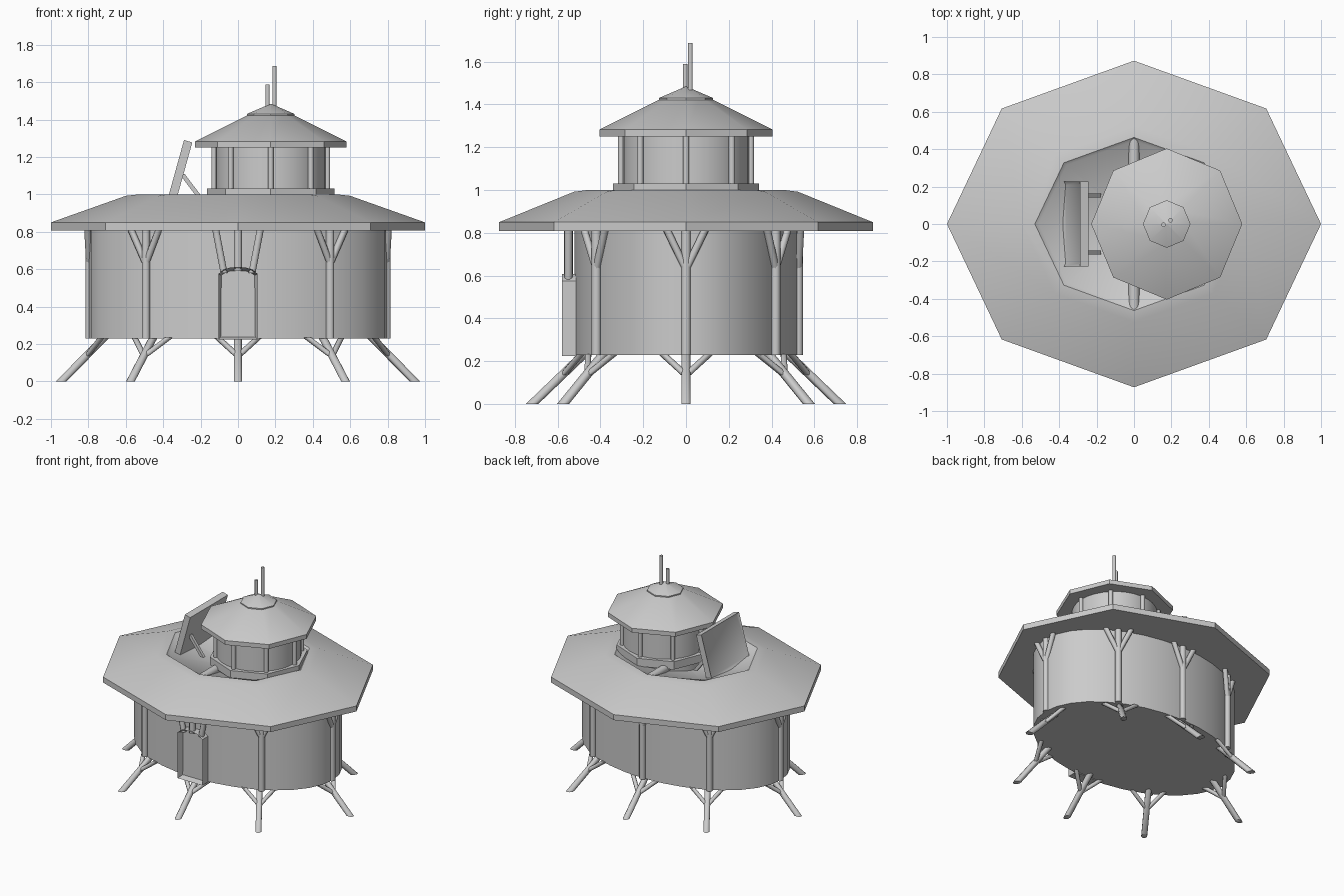
import bpy, bmesh, math
from mathutils import Vector, Matrix

if "Cube" in bpy.data.objects:
    bpy.data.objects.remove(bpy.data.objects["Cube"])


def finish(name, bm, angle=35):
    bmesh.ops.recalc_face_normals(bm, faces=bm.faces)
    me = bpy.data.meshes.new(name)
    bm.to_mesh(me)
    bm.free()
    ob = bpy.data.objects.new(name, me)
    bpy.context.collection.objects.link(ob)
    bpy.ops.object.select_all(action='DESELECT')
    bpy.context.view_layer.objects.active = ob
    ob.select_set(True)
    bpy.ops.object.shade_smooth_by_angle(angle=math.radians(angle))
    return ob


def loft(name, rings, n, center=(0, 0)):
    """Stack of n-sided rings (rx, ry, z), capped at both ends."""
    bm = bmesh.new()
    loops = []
    for rx, ry, z in rings:
        loops.append([bm.verts.new((center[0] + rx * math.cos(2 * math.pi * i / n),
                                    center[1] + ry * math.sin(2 * math.pi * i / n), z)) for i in range(n)])
    for a, b in zip(loops, loops[1:]):
        for i in range(n):
            j = (i + 1) % n
            bm.faces.new((a[i], a[j], b[j], b[i]))
    bm.faces.new(loops[0][::-1])
    bm.faces.new(loops[-1])
    return finish(name, bm)


def strut(name, p0, p1, r, n=8):
    """Round bar with ends cut level, so that it stands flat."""
    p0, p1 = Vector(p0), Vector(p1)
    d = p1 - p0
    flat = Vector((d.x, d.y, 0))
    stretch = d.length / abs(d.z)
    u = flat.normalized() if flat.length > 1e-5 else Vector((1, 0, 0))
    v = Vector((-u.y, u.x, 0))
    bm = bmesh.new()
    ends = []
    for p in (p0, p1):
        ends.append([bm.verts.new(p + u * (r * stretch * math.cos((i + .5) * 2 * math.pi / n))
                                  + v * (r * math.sin((i + .5) * 2 * math.pi / n))) for i in range(n)])
    for i in range(n):
        j = (i + 1) % n
        bm.faces.new((ends[0][i], ends[0][j], ends[1][j], ends[1][i]))
    bm.faces.new(ends[0][::-1])
    bm.faces.new(ends[1])
    return finish(name, bm, 50)


# Oval main body
loft("house_wall", [(.80, .52, .23), (.80, .52, .82)], 32)

# Wide eight-sided roof with sunken centre
ry = .873
loft("main_roof", [(.80, .52, .808), (1, ry, .808), (1, ry, .85), (.60, .60 * ry, .992),
                   (.53, .53 * ry, 1.0), (.51, .51 * ry, .985), (.01, .01, .89)], 8)

# Ridge beam across the roof opening
bm = bmesh.new()
bmesh.ops.create_cone(bm, cap_ends=True, segments=12, radius1=.03, radius2=.03, depth=.94,
                      matrix=Matrix.Translation((0, 0, .966)) @ Matrix.Rotation(math.pi / 2, 4, 'X'))
finish("roof_beam", bm)

# Pillars, legs and braces at eight stations: wall point, leg top, foot
stations = [((.79, 0), (.71, 0), (.945, 0)), ((-.79, 0), (-.71, 0), (-.945, 0)),
            ((0, .52), (0, .47), (0, .72)), ((0, -.52), (0, -.47), (0, -.72))]
for sx in (1, -1):
    for sy in (1, -1):
        stations.append(((.49 * sx, .415 * sy), (.45 * sx, .38 * sy), (.575 * sx, .575 * sy)))
for wall, top, foot in stations:
    w, t, f = (Vector((p[0], p[1], 0)) for p in (wall, top, foot))
    out = (f - t).normalized()
    side = Vector((-out.y, out.x, 0))
    strut("leg", f, t + Vector((0, 0, .24)), .022)
    mid = t.lerp(f, .42)
    front = wall[1] < 0 and wall[0] == 0
    base = .59 if front else .23
    w = w + out * (.03 if front else .005)
    strut("pillar", w + Vector((0, 0, base)), w + Vector((0, 0, .815)), .023)
    for s in (1, -1):
        strut("leg_brace", mid + Vector((0, 0, .135)), t + out * .02 + side * .11 * s + Vector((0, 0, .235)), .015)
        if front:
            strut("pillar_brace", w + side * .075 * s + Vector((0, 0, .58)),
                  w + side * .12 * s + Vector((0, 0, .815)), .02)
        else:
            strut("pillar_brace", w + Vector((0, 0, .63)),
                  w + out * .01 + side * .09 * s + Vector((0, 0, .815)), .018)

# Arched front door with recessed panel
bm = bmesh.new()
arch = [(-.105, .225), (.105, .225), (.105, .575), (.075, .598), (.04, .609),
        (-.04, .609), (-.075, .598), (-.105, .575)]
face = bm.faces.new([bm.verts.new((x, -.50, z)) for x, z in arch])
ext = bmesh.ops.extrude_face_region(bm, geom=[face])
bmesh.ops.translate(bm, vec=(0, -.08, 0), verts=[v for v in ext['geom'] if isinstance(v, bmesh.types.BMVert)])
bmesh.ops.recalc_face_normals(bm, faces=bm.faces)
fr = [f for f in bm.faces if f.normal.y < -.9]
bmesh.ops.inset_region(bm, faces=fr, thickness=.018)
bmesh.ops.translate(bm, vec=(0, .045, 0), verts=list(fr[0].verts))
finish("front_door", bm)

# Tower: base, wall, columns, roof and cap
c = (.175, 0)
loft("tower_base", [(.342, .342, .97), (.342, .342, 1.03)], 8, c)
loft("tower_wall", [(.295, .295, .90), (.295, .295, 1.27)], 32, c)
for i in range(8):
    a = i * math.pi / 4
    x, y = c[0] + .303 * math.cos(a), .303 * math.sin(a)
    strut("tower_column", (x, y, 1.02), (x, y, 1.26), .016)
loft("tower_roof", [(.404, .404, 1.25), (.404, .404, 1.283), (.10, .10, 1.435)], 8, c)
loft("tower_cap", [(.127, .127, 1.42), (.127, .127, 1.43), (.004, .004, 1.483)], 8, c)
strut("short_antenna", (.158, -.004, 1.44), (.158, -.004, 1.588), .012)
strut("tall_antenna", (.195, .02, 1.44), (.195, .02, 1.687), .012)

# Tilted solar panel with framed face towards -x
bm = bmesh.new()
bmesh.ops.create_cube(bm, size=1)
bmesh.ops.scale(bm, vec=(.046, .455, .34), verts=bm.verts)
bm.normal_update()
fr = [f for f in bm.faces if f.normal.x < -.9]
bmesh.ops.inset_region(bm, faces=fr, thickness=.03)
bmesh.ops.translate(bm, vec=(.012, 0, 0), verts=list(fr[0].verts))
bmesh.ops.transform(bm, verts=bm.verts, matrix=Matrix.Translation((-.312, 0, 1.12)) @
                    Matrix.Rotation(math.radians(15.5), 4, 'Y'))
finish("solar_panel", bm)
for y in (.153, -.153):
    strut("panel_support", (-.19, y, .965), (-.30, y, 1.11), .016, 4)
